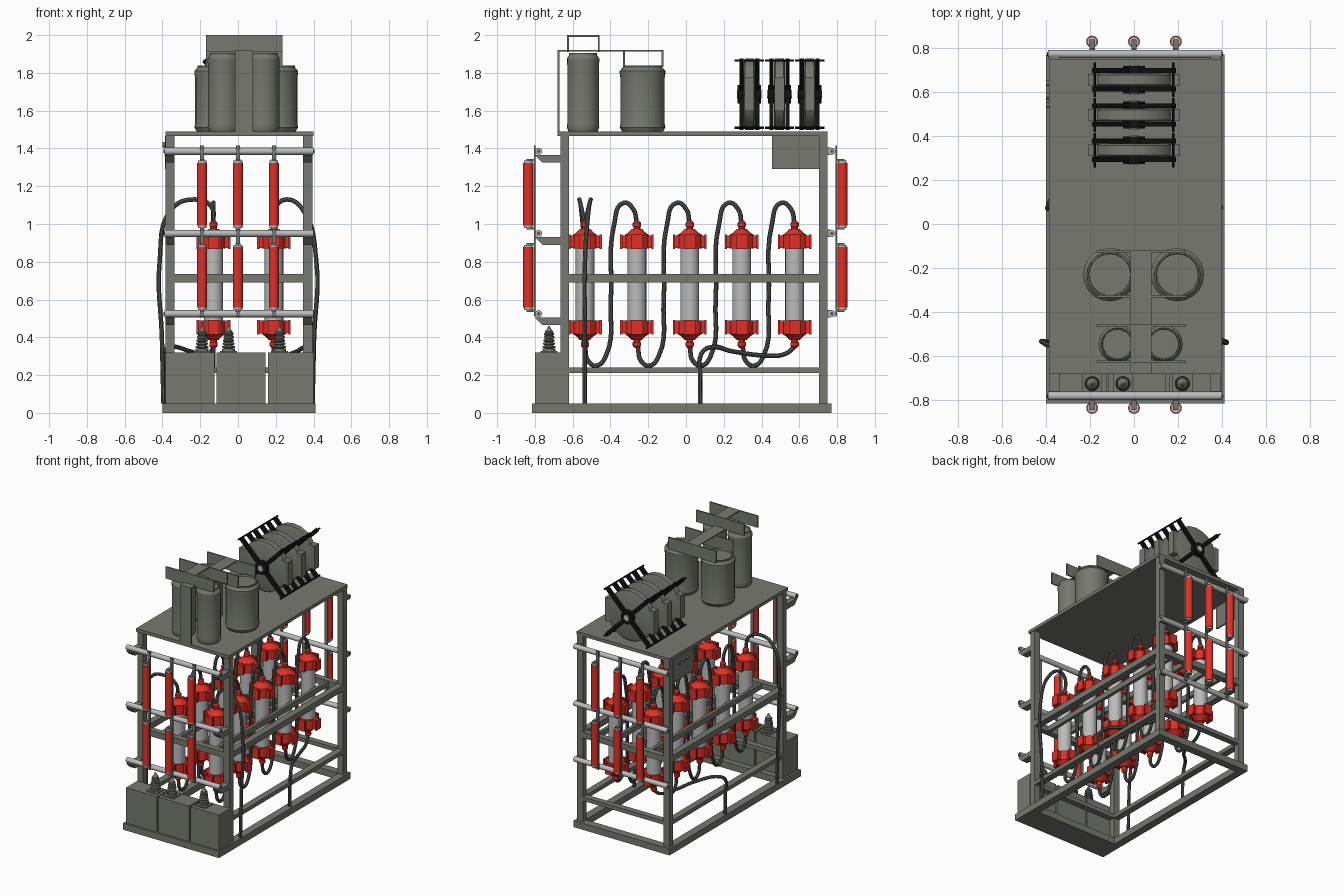
import bpy, bmesh
from math import radians, pi
from mathutils import Matrix, Vector

if "Cube" in bpy.data.objects:
    bpy.data.objects.remove(bpy.data.objects["Cube"])

def material(name, r, g, b):
    m = bpy.data.materials.new(name)
    m.diffuse_color = (r, g, b, 1)
    m.use_nodes = True
    m.node_tree.nodes["Principled BSDF"].inputs["Base Color"].default_value = m.diffuse_color
    return m

FRAME = material("frame_grey", 0.18, 0.19, 0.16)
DARK = material("cable_grey", 0.09, 0.10, 0.09)
LIGHT = material("light_grey", 0.5, 0.5, 0.5)
RED = material("red", 0.75, 0.03, 0.02)
BLACK = material("black", 0.006, 0.006, 0.006)

def finish(name, bm, mat):
    bmesh.ops.recalc_face_normals(bm, faces=bm.faces)
    me = bpy.data.meshes.new(name)
    bm.to_mesh(me)
    bm.free()
    me.materials.append(mat)
    ob = bpy.data.objects.new(name, me)
    bpy.context.collection.objects.link(ob)
    return ob

def box(name, x, y, z, mat=FRAME, rot=None):
    """Box from (min, max) ranges, with optional rotation about its own centre."""
    bm = bmesh.new()
    mid = Vector([(a + b) / 2 for a, b in (x, y, z)])
    m = Matrix.Translation(mid) @ (rot or Matrix()) @ Matrix.Diagonal((x[1]-x[0], y[1]-y[0], z[1]-z[0], 1))
    bmesh.ops.create_cube(bm, size=1, matrix=m)
    return finish(name, bm, mat)

AXES = {'Z': Matrix(), 'X': Matrix.Rotation(pi / 2, 4, 'Y'), 'Y': Matrix.Rotation(-pi / 2, 4, 'X')}

def lathe(name, profile, loc, mat=FRAME, n=20, axis='Z'):
    """Closed turned part from (radius, height) points."""
    bm = bmesh.new()
    pts = [(0, profile[0][1])] + profile + [(0, profile[-1][1])]
    vs = [bm.verts.new((r, 0, h)) for r, h in pts]
    es = [bm.edges.new(p) for p in zip(vs, vs[1:])]
    bmesh.ops.spin(bm, geom=vs + es, axis=(0, 0, 1), cent=(0, 0, 0), angle=2 * pi, steps=n)
    bmesh.ops.remove_doubles(bm, verts=bm.verts, dist=1e-5)
    bm.transform(Matrix.Translation(loc) @ AXES[axis])
    return finish(name, bm, mat)

def rod(name, r, a, b, loc, mat=FRAME, n=16, axis='Z'):
    return lathe(name, [(r, a), (r, b)], loc, mat, n, axis)

def prism_x(name, outline, x0, x1, mat=FRAME):
    """(y, z) outline extruded along x."""
    bm = bmesh.new()
    f = bm.faces.new([bm.verts.new((x0, y, z)) for y, z in outline])
    g = bmesh.ops.extrude_face_region(bm, geom=[f])
    bmesh.ops.translate(bm, vec=(x1 - x0, 0, 0), verts=[v for v in g['geom'] if isinstance(v, bmesh.types.BMVert)])
    return finish(name, bm, mat)

def cable(name, pts, r=0.012):
    cu = bpy.data.curves.new(name, 'CURVE')
    cu.dimensions = '3D'
    cu.bevel_depth, cu.bevel_resolution, cu.resolution_u = r, 2, 6
    cu.use_fill_caps = True
    s = cu.splines.new('BEZIER')
    s.bezier_points.add(len(pts) - 1)
    for p, co in zip(s.bezier_points, pts):
        p.co = co
        p.handle_left_type = p.handle_right_type = 'AUTO'
    cu.materials.append(DARK)
    ob = bpy.data.objects.new(name, cu)
    bpy.context.collection.objects.link(ob)

# Base: solid front tray, open rails behind
box("base_tray", (-0.40, 0.41), (-0.815, -0.62), (0, 0.05))
box("base_back_rail", (-0.40, 0.41), (0.71, 0.77), (0, 0.05))
for x in (-0.40, 0.35):
    box("base_side_rail", (x, x + 0.06), (-0.62, 0.71), (0, 0.05))

# Frame posts, side rails, cross rails and top plate
XS = ((-0.385, -0.335), (0.345, 0.395))
YS = ((-0.665, -0.62), (0.705, 0.75))
for x in XS:
    for y in YS:
        box("post", x, y, (0.05, 1.465))
    box("middle_side_rail", x, (-0.62, 0.705), (0.69, 0.735))
    box("lower_side_rail", x, (-0.62, 0.705), (0.21, 0.24))
for y in YS:
    box("middle_cross_rail", (-0.335, 0.345), y, (0.69, 0.735))
    box("lower_cross_rail", (-0.335, 0.345), y, (0.21, 0.24))
box("top_plate", (-0.385, 0.40), (-0.68, 0.75), (1.465, 1.49))

# Small control panel under the top plate, left side
box("control_panel", (-0.387, -0.375), (0.455, 0.705), (1.29, 1.465))
for y in (0.54, 0.58, 0.64):
    rod("panel_knob", 0.014, -0.012, 0, (-0.387, y, 1.42), n=12, axis='X')

# Front boxes with ribbed bushings
bushing = [(0.035, 0), (0.035, 0.02)]
for i in range(5):
    z, r = 0.022 + i * 0.017, 0.034 - i * 0.002
    bushing += [(0.022, z), (r, z + 0.004), (r, z + 0.011), (0.022, z + 0.015)]
bushing += [(0.022, 0.11), (0.012, 0.122), (0.004, 0.14)]
for x0, x1, xb in ((-0.385, -0.125, -0.19), (-0.115, 0.145, -0.05), (0.16, 0.40, 0.22)):
    box("front_box", (x0, x1), (-0.80, -0.665), (0.05, 0.32))
    box("bushing_plate", (xb - 0.045, xb + 0.045), (-0.77, -0.68), (0.32, 0.328))
    lathe("bushing", bushing, (xb, -0.725, 0.32), n=16)

# Cross tubes and red rods, front and back
for tag, yt, yr, yc in (("front", -0.78, -0.835, -0.80), ("back", 0.772, 0.828, 0.795)):
    for z in (0.525, 0.95, 1.385):
        rod(tag + "_cross_tube", 0.019, -0.39, 0.40, (0, yt, z), LIGHT, axis='X')
        rod(tag + "_tube_core", 0.009, -0.395, 0.405, (0, yt, z), DARK, 12, 'X')
        for x in XS:
            if tag == "front":
                prism_x("front_bracket", [(-0.66, z - 0.06), (-0.76, z - 0.06), (-0.80, z - 0.02), (-0.66, z - 0.02)], *x)
            else:
                box("back_bracket", x, (0.745, 0.765), (z - 0.02, z + 0.02))
    for x in (-0.19, 0, 0.19):
        for z0, z1 in ((0.545, 0.89), (0.98, 1.335)):
            rod(tag + "_red_rod", 0.027, z0 + 0.012, z1 - 0.012, (x, yr, 0), RED)
            for za in (z0, z1 - 0.014):
                rod(tag + "_rod_cap", 0.023, za, za + 0.014, (x, yr, 0), LIGHT)
            s = 1 if yr < yc else -1
            for za in (z0 - 0.01, z1 - 0.005):
                box(tag + "_rod_clip", (x - 0.012, x + 0.012), sorted((yr - s * 0.01, yc + s * 0.004)), (za, za + 0.015))
        box(tag + "_rod_strap", (x - 0.011, x + 0.011), (yc - 0.004, yc + 0.004), (0.51, 1.415))

# Ten tubes with red end fittings, on inner rails
TX = (-0.13, 0.19)
TY = (-0.535, -0.26, 0.02, 0.295, 0.575)
cap = [(0.064, 0.19), (0.064, 0.262), (0.045, 0.275), (0.028, 0.293), (0.018, 0.295), (0.018, 0.305), (0.022, 0.308), (0.022, 0.325), (0.012, 0.337)]
for x in TX:
    for s in (-1, 1):
        xr = x + s * 0.068
        box("inner_rail", (xr - 0.012, xr + 0.012), (-0.64, 0.72), (0.692, 0.733))
    for y in TY:
        rod("tube_body", 0.05, 0.485, 0.875, (x, y, 0), LIGHT, 20)
        for s in (-1, 1):
            lathe("end_fitting", [(r, s * h) for r, h in cap], (x, y, 0.68), RED, 12)
            z = sorted((0.68 + s * 0.192, 0.68 + s * 0.26))
            zw = sorted((0.68 + s * 0.188, 0.68 + s * 0.264))
            box("fitting_lug_x", (x - 0.08, x + 0.08), (y - 0.022, y + 0.022), z, RED)
            box("fitting_lug_y", (x - 0.022, x + 0.022), (y - 0.08, y + 0.08), z, RED)
            for d in (-0.083, 0.083):
                box("lug_end_x", (x + d - 0.006, x + d + 0.006), (y - 0.03, y + 0.03), zw, RED)
                box("lug_end_y", (x - 0.03, x + 0.03), (y + d - 0.006, y + d + 0.006), zw, RED)

# Cables: tube to tube loops, then leads down at front and back
loop = ((0, 1.0), (-0.02, 1.08), (-0.07, 1.112), (-0.12, 1.0), (-0.138, 0.6),
        (-0.165, 0.3), (-0.215, 0.25), (-0.258, 0.275), (-0.275, 0.35))
for x in TX:
    for y in TY[1:]:
        cable("loop_cable", [(x, y + dy, z) for dy, z in loop])
for s, x in zip((-1, 1), TX):
    y = TY[0]
    d = 0.15 if s > 0 else 0.22
    cable("front_lead", [(x, y, 1.0), (x + s * 0.01, y + s * 0.02, 1.09), (x + s * d * 0.45, y + s * 0.03, 1.13),
                         (x + s * d, y + s * 0.02, 1.08), (s * 0.415, y, 0.8), (s * 0.403, y, 0.4), (s * 0.395, y, 0.05)])
    y = TY[-1]
    cable("back_lead", [(x, y, 0.35), (x + s * 0.02, y - 0.05, 0.312), (x + s * 0.06, 0.40, 0.305), (x + s * 0.12, 0.25, 0.325),
                        (s * 0.37, 0.12, 0.345), (s * 0.39, 0.08, 0.31), (s * 0.385, 0.075, 0.2), (s * 0.385, 0.075, 0.04)])

# Cans on top and their bracing plates
for x, y, r, h in ((-0.075, -0.545, 0.086, 0.415), (0.135, -0.545, 0.086, 0.415),
                   (-0.11, -0.23, 0.121, 0.35), (0.197, -0.23, 0.121, 0.35)):
    lathe("can", [(r * 0.9, 0), (r, 0.022), (r * 0.97, 0.04), (r * 0.97, h - 0.065), (r, h - 0.045),
                  (r, h - 0.03), (r * 0.86, h - 0.01), (r * 0.86, h), (r * 0.8, h), (r * 0.78, h - 0.012)], (x, y, 1.49), n=20)
for y in (-0.625, -0.462):
    box("front_can_plate", (-0.17, 0.235), (y - 0.005, y + 0.005), (1.91, 2.0))
for y in (-0.328, -0.125):
    box("rear_can_plate", (-0.17, 0.235), (y - 0.005, y + 0.005), (1.83, 1.922))
box("upper_strap", (-0.015, 0.08), (-0.625, -0.462), (1.99, 2.0))
box("long_strap", (-0.015, 0.08), (-0.68, -0.125), (1.912, 1.922))
box("strap_leg", (-0.015, 0.08), (-0.68, -0.67), (1.465, 1.922))

# Three coil drums with black X shaped spiders
CZ = 1.687
for y in (0.335, 0.495, 0.655):
    lathe("coil_drum", [(0.17, -0.03), (0.19, -0.022), (0.19, 0.022), (0.17, 0.03)], (0, y, CZ), n=20, axis='Y')
    for s in (-1, 1):
        box("coil_tab", sorted((s * 0.15, s * 0.208)), (y - 0.026, y + 0.026), (CZ - 0.09, CZ + 0.09))
        ys = y + s * 0.042
        rod("spider_hub", 0.05, -0.02, 0.02, (0, ys, CZ), BLACK, 16, 'Y')
        rod("hub_core", 0.022, -0.024, 0.024, (0, ys, CZ), LIGHT, 12, 'Y')
        for a in (45, -45):
            box("spider_arm", (-0.255, 0.255), (ys - 0.011, ys + 0.011), (CZ - 0.014, CZ + 0.014), BLACK, Matrix.Rotation(radians(a), 4, 'Y'))
    for sx in (-1, 1):
        for sz in (-1, 1):
            rod("spider_bolt", 0.006, -0.078, 0.078, (sx * 0.178, y, CZ + sz * 0.178), BLACK, 8, 'Y')

# Turn cables to meshes and smooth round parts
bpy.ops.object.select_all(action='SELECT')
bpy.context.view_layer.objects.active = bpy.context.collection.objects[0]
bpy.ops.object.convert(target='MESH')
bpy.ops.object.shade_smooth_by_angle(angle=radians(30))
